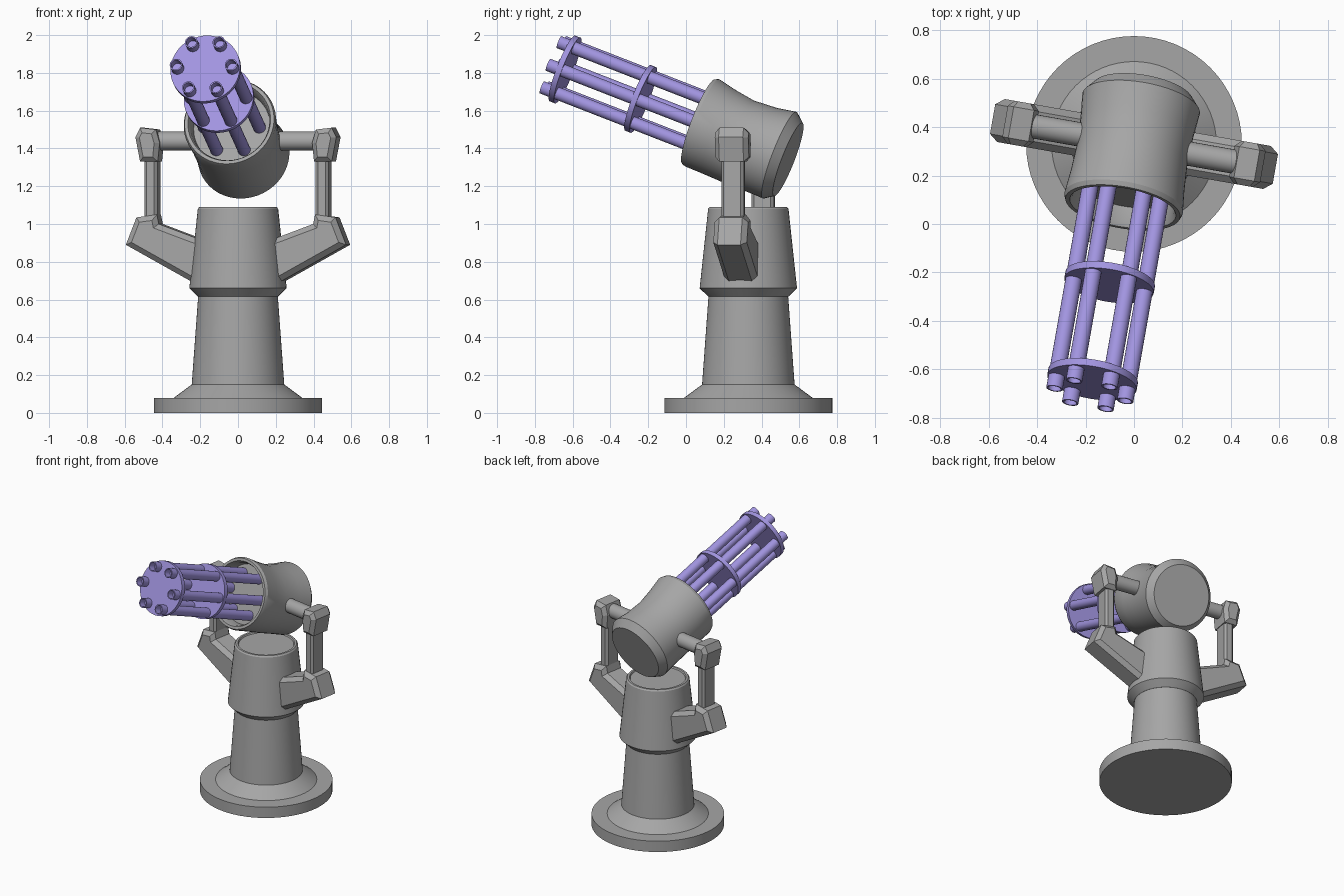
import bpy, bmesh, math
from mathutils import Matrix

if "Cube" in bpy.data.objects:
    bpy.data.objects.remove(bpy.data.objects["Cube"])

def material(name, rgb):
    m = bpy.data.materials.new(name)
    m.diffuse_color = (*rgb, 1)
    m.use_nodes = True
    m.node_tree.nodes["Principled BSDF"].inputs["Base Color"].default_value = m.diffuse_color
    return m

GREY = material("grey metal", (0.38, 0.38, 0.38))
PURPLE = material("purple barrel", (0.36, 0.30, 0.75))

# Frames: swivel turns about the column, head also tilts (local z = firing axis)
BASE = Matrix.Translation((0, 0.33, 0))
SWIVEL = BASE @ Matrix.Rotation(math.radians(-10), 4, 'Z')
HEAD = SWIVEL @ Matrix.Translation((0, 0, 1.44)) @ Matrix.Rotation(math.radians(69), 4, 'X')

def finish(bm, name, mat, matrix, smooth=True):
    bmesh.ops.remove_doubles(bm, verts=bm.verts, dist=1e-5)
    bm.transform(matrix)
    bmesh.ops.recalc_face_normals(bm, faces=bm.faces)
    me = bpy.data.meshes.new(name)
    bm.to_mesh(me)
    bm.free()
    me.materials.append(mat)
    if smooth:
        me.shade_smooth()
        me.set_sharp_from_angle(angle=math.radians(28))
    ob = bpy.data.objects.new(name, me)
    bpy.context.collection.objects.link(ob)
    return ob

def lathe(name, profile, mat, matrix, seg=48):
    """profile: (radius, height[, y offset]) rings, closed at radius 0"""
    bm = bmesh.new()
    rings = []
    for r, z, *off in profile:
        dy = off[0] if off else 0
        if r == 0:
            rings.append([bm.verts.new((0, dy, z))] * seg)
        else:
            rings.append([bm.verts.new((r * math.cos(2 * math.pi * i / seg),
                                        r * math.sin(2 * math.pi * i / seg) + dy, z))
                          for i in range(seg)])
    for a, b in zip(rings, rings[1:]):
        for i in range(seg):
            j = (i + 1) % seg
            quad = list(dict.fromkeys((a[i], a[j], b[j], b[i])))
            bm.faces.new(quad)
    return finish(bm, name, mat, matrix)

def prism(name, profile, half, chamfer, side):
    """side-view profile (x, z) extruded across y, chamfered along both caps"""
    bm = bmesh.new()
    caps = [[bm.verts.new((side * x, y, z)) for x, z in profile] for y in (-half, half)]
    for c in caps:
        bm.faces.new(c)
    n = len(profile)
    for i in range(n):
        j = (i + 1) % n
        bm.faces.new((caps[0][i], caps[0][j], caps[1][j], caps[1][i]))
    bmesh.ops.recalc_face_normals(bm, faces=bm.faces)
    edges = [e for e in bm.edges if e.verts[0].co.y * e.verts[1].co.y > 0]
    bmesh.ops.bevel(bm, geom=edges, offset=chamfer, segments=1, affect='EDGES')
    return finish(bm, name, GREY, SWIVEL, smooth=False)

# Pedestal
lathe("base", [(0, 0), (0.445, 0), (0.445, 0.08), (0.34, 0.08), (0.245, 0.15),
               (0.21, 0.63), (0, 0.63)], GREY, BASE, 64)
lathe("collar", [(0, 0.615), (0.212, 0.615), (0.258, 0.66), (0.213, 1.08), (0.205, 1.09),
                 (0.19, 1.09), (0.185, 1.08), (0, 1.08)], GREY, SWIVEL)

# Yoke on both sides
for side, label in ((1, "right"), (-1, "left")):
    prism(label + "_arm", [(0.14, 0.90), (0.24, 0.935), (0.415, 1.0), (0.425, 1.05), (0.535, 1.035),
                           (0.592, 0.89), (0.23, 0.69), (0.14, 0.65)], 0.09, 0.028, side)
    prism(label + "_post", [(0.425, 1.02), (0.425, 1.36), (0.495, 1.36), (0.495, 1.02)],
          0.06, 0.015, side)
    prism(label + "_bearing", [(0.42, 1.33), (0.41, 1.43), (0.43, 1.50), (0.515, 1.51),
                               (0.54, 1.46), (0.515, 1.33)], 0.09, 0.025, side)
    axle = SWIVEL @ Matrix.Translation((0, 0, 1.44)) @ Matrix.Rotation(side * math.pi / 2, 4, 'Y')
    lathe(label + "_axle", [(0, 0.19), (0.05, 0.19), (0.05, 0.46), (0, 0.46)], GREY, axle, 24)

# Head housing: waisted on top, recessed at the front
lathe("housing", [(0, -0.235, -0.015), (0.208, -0.235, -0.015), (0.246, -0.185, -0.01),
                  (0.236, -0.08, -0.018), (0.232, 0.05, -0.022), (0.238, 0.16, -0.012),
                  (0.248, 0.265), (0.24, 0.285), (0.222, 0.285), (0.212, 0.265),
                  (0.205, 0.20), (0, 0.20)], GREY, HEAD)

# Barrel plates
for name, u in (("middle_plate", 0.605), ("front_plate", 1.04)):
    lathe(name, [(0, u), (0.187, u), (0.187, u + 0.03), (0, u + 0.03)], PURPLE, HEAD)

# Six hollow barrels
for k in range(6):
    a = k * math.pi / 3
    place = HEAD @ Matrix.Translation((0.148 * math.cos(a), 0.148 * math.sin(a), 0))
    lathe("barrel_%d" % (k + 1), [(0, 0.15), (0.034, 0.15), (0.034, 1.125), (0.027, 1.125),
                                  (0.027, 1.075), (0, 1.075)], PURPLE, place, 20)
